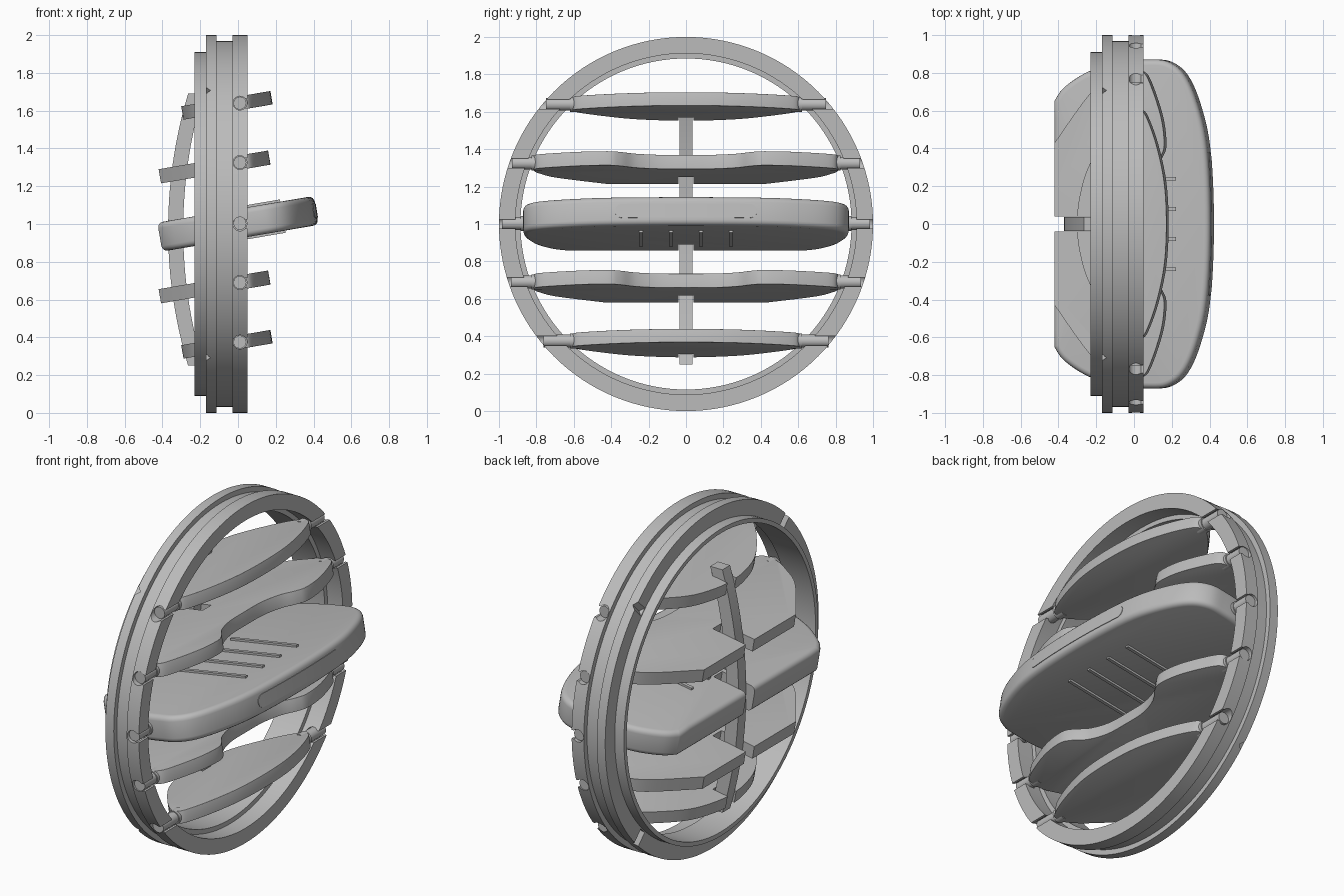
import bpy, bmesh, math
from mathutils import Matrix, Vector

old = bpy.data.objects.get("Cube")
if old:
    bpy.data.objects.remove(old, do_unlink=True)

grey = bpy.data.materials.new("satin_grey")
grey.use_nodes = True
grey.diffuse_color = (0.5, 0.5, 0.5, 1)
grey.node_tree.nodes["Principled BSDF"].inputs["Base Color"].default_value = (0.5, 0.5, 0.5, 1)

TILT = math.radians(9.7)
PIVOT_X = 0.01


def activate(obj):
    bpy.ops.object.select_all(action='DESELECT')
    obj.select_set(True)
    bpy.context.view_layer.objects.active = obj


def finish(bm, name, matrix=Matrix()):
    bmesh.ops.recalc_face_normals(bm, faces=bm.faces)
    mesh = bpy.data.meshes.new(name)
    bm.to_mesh(mesh)
    bm.free()
    mesh.transform(matrix)
    mesh.materials.append(grey)
    obj = bpy.data.objects.new(name, mesh)
    bpy.context.collection.objects.link(obj)
    return obj


def smooth(obj, degrees=32):
    activate(obj)
    bpy.ops.object.shade_smooth_by_angle(angle=math.radians(degrees))


def box(name, centre, size, matrix=Matrix()):
    bm = bmesh.new()
    bmesh.ops.create_cube(bm, size=1)
    return finish(bm, name, matrix @ Matrix.Translation(centre) @ Matrix.Diagonal((*size, 1)))


def rod(name, radius, y0, y1, z):
    """Cylinder along y at the pivot line."""
    bm = bmesh.new()
    bmesh.ops.create_cone(bm, cap_ends=True, segments=32, radius1=radius, radius2=radius, depth=abs(y1 - y0))
    place = Matrix.Translation((PIVOT_X, (y0 + y1) / 2, z)) @ Matrix.Rotation(math.pi / 2, 4, 'X')
    return finish(bm, name, place)


def cut(obj, cutter):
    activate(obj)
    mod = obj.modifiers.new("cut", 'BOOLEAN')
    mod.operation = 'DIFFERENCE'
    mod.solver = 'EXACT'
    mod.object = cutter
    bpy.ops.object.modifier_apply(modifier=mod.name)
    bpy.data.objects.remove(cutter, do_unlink=True)


def curve_through(points, steps=5):
    """Catmull-Rom curve; a doubled point makes a corner."""
    pts = [Vector(p) for p in points]
    out = [pts[0]]
    for i in range(len(pts) - 1):
        b, c = pts[i], pts[i + 1]
        if (c - b).length < 1e-5:
            continue
        a = pts[i - 1] if i else Vector((c.x, -c.y))
        d = pts[i + 2] if i + 2 < len(pts) else Vector((b.x, -b.y))
        for k in range(1, steps + 1):
            t = k / steps
            out.append(0.5 * (2 * b + (c - a) * t + (2 * a - 5 * b + 4 * c - d) * t ** 2
                              + (3 * b - a - 3 * c + d) * t ** 3))
    return out


def vane(name, half, z, thick, round_from, radius):
    """Mirrored outline, extruded, edges rounded ahead of round_from, notched for the link bar."""
    right = curve_through(half)
    outline = right + [Vector((p.x, -p.y)) for p in reversed(right[1:-1])]
    place = Matrix.Translation((PIVOT_X, 0, z)) @ Matrix.Rotation(-TILT, 4, 'Y') @ Matrix.Translation((-PIVOT_X, 0, 0))
    bm = bmesh.new()
    face = bm.faces.new([bm.verts.new((p.x, p.y, -thick / 2)) for p in outline])
    ext = bmesh.ops.extrude_face_region(bm, geom=[face])
    bmesh.ops.translate(bm, verts=[v for v in ext["geom"] if isinstance(v, bmesh.types.BMVert)], vec=(0, 0, thick))
    rim = [e for e in bm.edges if abs(e.verts[0].co.z - e.verts[1].co.z) < 1e-5
           and min(v.co.x for v in e.verts) > round_from]
    bmesh.ops.bevel(bm, geom=rim, offset=radius, segments=4, profile=0.5, affect='EDGES', clamp_overlap=True)
    obj = finish(bm, name, place)
    cut(obj, box("notch_cutter", (-0.36, 0, 0), (0.32, 0.08, 0.4), place))
    smooth(obj)
    # Pivot pins and collars
    y_end = max(p[1] for p in half)
    tip = math.sqrt(0.985 ** 2 - (z - 1) ** 2)
    for side, label in ((1, "left"), (-1, "right")):
        smooth(rod(f"{name}_{label}_pin", 0.034, side * (y_end - 0.04), side * tip, z))
        smooth(rod(f"{name}_{label}_collar", 0.04, side * (y_end - 0.04), side * (y_end + 0.015), z))
    return place


# Round housing: stepped profile (x, radius) turned about the x axis
profile = [(-0.23, 0.885), (-0.23, 0.91), (-0.17, 0.91), (-0.17, 1.0), (-0.115, 1.0), (-0.115, 0.97),
           (-0.03, 0.97), (-0.03, 1.0), (0.05, 1.0), (0.05, 0.912), (-0.05, 0.912), (-0.05, 0.885)]
SEG = 128
bm = bmesh.new()
rings = []
for i in range(SEG):
    a = 2 * math.pi * i / SEG
    rings.append([bm.verts.new((x, r * math.cos(a), 1 + r * math.sin(a))) for x, r in profile])
for i in range(SEG):
    p, q = rings[i], rings[(i + 1) % SEG]
    for j in range(len(profile)):
        k = (j + 1) % len(profile)
        bm.faces.new((p[j], p[k], q[k], q[j]))
housing = finish(bm, "housing_ring")

# Snap-in pivot seats open to the front
heights = {"top": 1.64, "upper": 1.325, "middle": 1.0, "lower": 0.69, "bottom": 0.375}
for z in heights.values():
    cut(housing, rod("seat_cutter", 0.0365, -1.2, 1.2, z))
    cut(housing, box("slot_cutter", (0.04, 0, z), (0.06, 2.4, 0.05)))

# Four small diagonal notches in the rear flange
for n in range(4):
    turn = Matrix.Translation((0, 0, 1)) @ Matrix.Rotation(math.pi / 4 + n * math.pi / 2, 4, 'X')
    turn = turn @ Matrix.Translation((-0.17, 0.98, 0)) @ Matrix.Rotation(math.pi / 4, 4, 'Y')
    cut(housing, box("notch_cutter", (0, 0, 0), (0.035, 0.13, 0.035), turn))
smooth(housing, 25)

# Vanes: half outlines (x, y) from front centre to back centre
oval = [(0.18, 0), (0.168, 0.22), (0.125, 0.42), (0.07, 0.57), (0.035, 0.605), (-0.01, 0.6),
        (-0.1, 0.51), (-0.23, 0.32), (-0.285, 0.15), (-0.3, 0)]
waisted = [(0.05, 0), (0.055, 0.15), (0.09, 0.27), (0.145, 0.35), (0.168, 0.42), (0.15, 0.57),
           (0.085, 0.76), (0.04, 0.81), (-0.03, 0.81), (-0.1, 0.78), (-0.23, 0.69),
           (-0.42, 0.43), (-0.42, 0.43), (-0.42, 0)]
broad = [(0.42, 0), (0.402, 0.4), (0.35, 0.635), (0.28, 0.79), (0.19, 0.86), (0.085, 0.87),
         (-0.05, 0.86), (-0.23, 0.81), (-0.365, 0.725), (-0.42, 0.65), (-0.42, 0.65), (-0.42, 0)]

for name in ("top", "bottom"):
    vane(name + "_vane", oval, heights[name], 0.072, -0.03, 0.025)
for name in ("upper", "lower"):
    vane(name + "_vane", waisted, heights[name], 0.076, -0.04, 0.025)
THICK = 0.155
mid = vane("middle_vane", broad, heights["middle"] + 0.003, THICK, -1, 0.03)

# Raised guide ribs above and below the middle vane
for i, y in enumerate((-0.24, -0.08, 0.08, 0.24)):
    box(f"guide_rib_{i + 1}", (0.02, y, 0), (0.44, 0.02, THICK + 0.024), mid)

# Thin rounded trim plate on the front of the middle vane
bm = bmesh.new()
HALF, RAD, COLS = 0.38, 0.038, 40
front = curve_through(broad[:3], 12)


def front_x(y):
    for a, b in zip(front, front[1:]):
        if a.y <= abs(y) <= b.y:
            return a.x + (b.x - a.x) * (abs(y) - a.y) / (b.y - a.y)
    return front[-1].x


columns = []
for i in range(COLS + 1):
    y = -HALF * math.cos(math.pi * i / COLS)
    over = max(0, abs(y) - (HALF - RAD))
    h = max(0.002, math.sqrt(max(0, RAD ** 2 - over ** 2)))
    columns.append([bm.verts.new((front_x(y) + dx, y, dz)) for dx, dz in
                    ((-0.004, -h), (0.003, -h), (0.003, h), (-0.004, h))])
for p, q in zip(columns, columns[1:]):
    for j in range(4):
        bm.faces.new((p[j], p[(j + 1) % 4], q[(j + 1) % 4], q[j]))
bm.faces.new(columns[0])
bm.faces.new(columns[-1])
smooth(finish(bm, "front_trim_plate", mid))

# Curved link bar joining the rear notches
bm = bmesh.new()
sections = []
for i in range(33):
    dz = 0.72 * (i / 16 - 1)
    x = 2.13 - math.sqrt(2.5 ** 2 - dz ** 2)
    sections.append([bm.verts.new((x + dx, y, 0.97 + dz)) for dx, y in
                     ((0, -0.036), (0.08, -0.036), (0.08, 0.036), (0, 0.036))])
for p, q in zip(sections, sections[1:]):
    for j in range(4):
        bm.faces.new((p[j], p[(j + 1) % 4], q[(j + 1) % 4], q[j]))
bm.faces.new(sections[0])
bm.faces.new(sections[-1])
smooth(finish(bm, "link_bar"))
